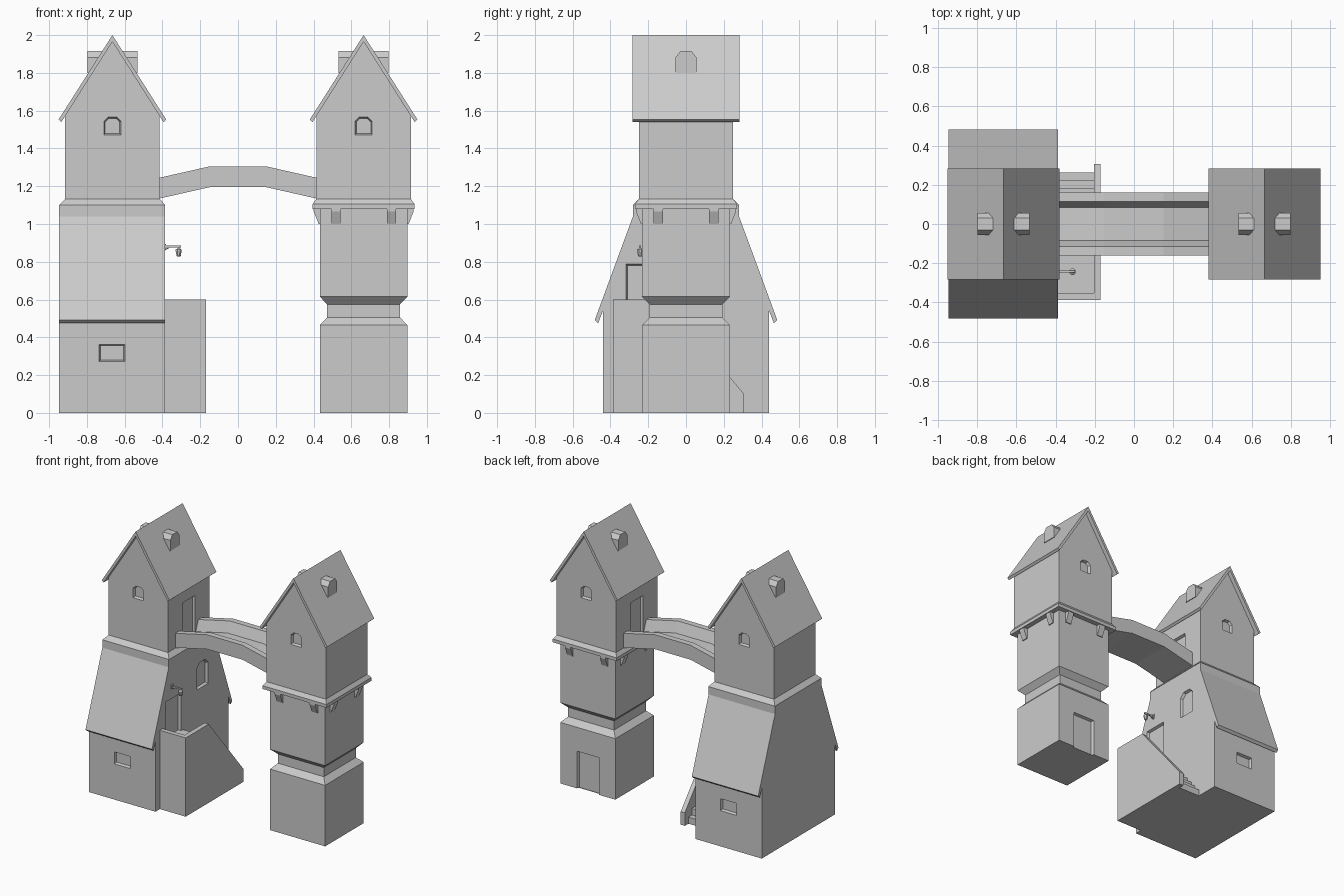
import bpy, bmesh, math
from mathutils import Matrix, Vector

if "Cube" in bpy.data.objects:
    bpy.data.objects.remove(bpy.data.objects["Cube"])

CX = 0.665  # tower centre distance from the middle


def finish(name, bm):
    bmesh.ops.recalc_face_normals(bm, faces=bm.faces)
    me = bpy.data.meshes.new(name)
    bm.to_mesh(me)
    bm.free()
    ob = bpy.data.objects.new(name, me)
    bpy.context.collection.objects.link(ob)
    return ob


def skin(bm, rings):
    """Join equal rings of points into a closed solid."""
    vs = [[bm.verts.new(p) for p in r] for r in rings]
    n = len(vs[0])
    for a, b in zip(vs, vs[1:]):
        for i in range(n):
            j = (i + 1) % n
            bm.faces.new((a[i], a[j], b[j], b[i]))
    bm.faces.new(vs[0][::-1])
    bm.faces.new(vs[-1])


def prism(bm, pts, axis, a, b, shrink=0.0):
    """Extrude a 2D profile along x or y from a to b, tapering by shrink at b."""
    us, ws = [p[0] for p in pts], [p[1] for p in pts]
    cu, cw = (min(us) + max(us)) / 2, (min(ws) + max(ws)) / 2
    su = 1 - 2 * shrink / (max(us) - min(us))
    sw = 1 - 2 * shrink / (max(ws) - min(ws))
    small = [(cu + (u - cu) * su, cw + (w - cw) * sw) for u, w in pts]

    def place(p, d):
        return (d, p[0], p[1]) if axis == 'x' else (p[0], d, p[1])
    skin(bm, [[place(p, a) for p in pts], [place(p, b) for p in small]])


def solid(name, pts, axis, a, b):
    bm = bmesh.new()
    prism(bm, pts, axis, a, b)
    return finish(name, bm)


def loft(name, cx, cy, levels, n=4):
    """Stack of n-sided rings; each level is (half width, z)."""
    bm = bmesh.new()
    k = 1 / math.cos(math.pi / n)
    skin(bm, [[(cx + h * k * math.cos((i + .5) * math.tau / n),
                cy + h * k * math.sin((i + .5) * math.tau / n), z)
               for i in range(n)] for h, z in levels])
    return finish(name, bm)


def rect(u0, u1, z0, z1):
    return [(u0, z0), (u1, z0), (u1, z1), (u0, z1)]


def arched(u, half, z0, z1):
    c = half * 0.5
    return [(u - half, z0), (u + half, z0), (u + half, z1 - c),
            (u + half - c, z1), (u - half + c, z1), (u - half, z1 - c)]


def cut_recesses(ob, recesses):
    """Carve shallow tapered pockets: (profile, axis, wall position, outward sign)."""
    bm = bmesh.new()
    for pts, axis, wall, s in recesses:
        prism(bm, pts, axis, wall + s * 0.02, wall - s * 0.02, 0.014)
    cutter = finish("recess_cutter", bm)
    cutter.hide_render = True
    mod = ob.modifiers.new("recesses", 'BOOLEAN')
    mod.operation, mod.solver, mod.object = 'DIFFERENCE', 'EXACT', cutter
    bpy.context.view_layer.objects.active = ob
    bpy.ops.object.modifier_apply(modifier=mod.name)
    bpy.data.objects.remove(cutter)


# Upper houses, steep roofs, dormers and collars on both towers
for side, s in (("left", -1), ("right", 1)):
    x = s * CX
    house = solid(side + "_upper_house",
                  [(x - .25, 1.12), (x + .25, 1.12), (x + .25, 1.572),
                   (x, 1.967), (x - .25, 1.572)], 'y', -.25, .25)
    win = arched(x, .052, 1.465, 1.573)
    cut_recesses(house, [(win, 'y', -.25, -1), (win, 'y', .25, 1),
                         (rect(-.085, .085, 1.155, 1.45), 'x', x - s * .25, -s)])
    solid(side + "_roof",
          [(x - .285, 1.553), (x, 2), (x + .285, 1.553),
           (x + .27, 1.54), (x, 1.965), (x - .27, 1.54)], 'y', -.283, .283)
    solid(side + "_dormers", [(-.055, 1.8), (.055, 1.8), (.055, 1.882), (.03, 1.915),
                              (-.03, 1.915), (-.055, 1.882)], 'x', x - .133, x + .133)

# Left tower: wide base with long sloping roofs
half = [(.44, 0), (.44, .54), (.465, .475), (.483, .492), (.281, 1.04), (.281, 1.1)]
base = solid("left_base", half + [(-y, z) for y, z in half[::-1]], 'x', -.947, -.387)
low_win = rect(-.742, -.592, .265, .37)
cut_recesses(base, [(low_win, 'y', -.44, -1), (low_win, 'y', .44, 1),
                    (rect(-.325, -.125, .49, .795), 'x', -.387, 1),
                    (arched(.125, .075, .73, .94), 'x', -.387, 1)])
loft("left_collar", -CX, 0, [(.281, 1.1), (.25, 1.133)])

# Right tower: square shaft with pinched waist
shaft = loft("right_shaft", CX, 0, [(.232, 0), (.232, .465), (.193, .505),
                                    (.193, .575), (.232, .615), (.232, 1.085)])
cut_recesses(shaft, [(rect(CX - .1, CX + .1, -.012, .29), 'y', .232, 1)])
loft("right_collar", CX, 0, [(.27, 1.08), (.27, 1.105), (.25, 1.133)])

# Brackets under the right collar, two per side
bm = bmesh.new()
for k in range(4):
    before = set(bm.verts)
    for y in (-.147, .147):
        prism(bm, [(.225, 1.082), (.264, 1.082), (.264, 1.065), (.238, 1.0), (.225, 1.0)],
              'x', 0, 1)
        new = [v for v in bm.verts if v not in before]
        for v in new[-10:]:
            # swap so the profile points outward along x and has width in y
            v.co = Vector((v.co.y, y + (v.co.x - .5) * .048, v.co.z))
    new = [v for v in bm.verts if v not in before]
    bmesh.ops.transform(bm, verts=new, matrix=Matrix.Translation((CX, 0, 0))
                        @ Matrix.Rotation(k * math.pi / 2, 4, 'Z'))
finish("right_brackets", bm)

# Arched footbridge with parapets
section = [(-.16, 1.135), (.16, 1.135), (.16, 1.245), (.115, 1.245),
           (.085, 1.165), (-.085, 1.165), (-.115, 1.245), (-.16, 1.245)]
bm = bmesh.new()
skin(bm, [[(x, y, z + dz) for y, z in section]
          for x, dz in ((-.415, 0), (-.15, .06), (.15, .06), (.415, 0))])
finish("bridge", bm)

# Outside stair: steps, landing and parapet walls
steps = [(-.37, 0), (-.37, .5)]
for i in range(10):
    y = -.11 + i * .0415
    steps += [(y, .5 - i * .05), (y, .45 - i * .05)]
solid("stair_steps", steps, 'x', -.39, -.19)
solid("stair_side_wall", [(-.387, 0), (-.387, .6), (-.11, .6), (.307, .1), (.307, 0)],
      'x', -.205, -.17)
solid("stair_front_wall", rect(-.39, -.17, 0, .6), 'y', -.387, -.352)

# Hanging lantern beside the upper door
LY = -.243
solid("lantern_plate", rect(LY - .012, LY + .012, .865, .895), 'x', -.39, -.38)
solid("lantern_arm", rect(LY - .005, LY + .005, .876, .886), 'x', -.385, -.302)
solid("lantern_brace", [(-.387, .868), (-.36, .878), (-.352, .878), (-.387, .86)],
      'y', LY - .004, LY + .004)
loft("lantern", -.314, LY, [(.004, .882), (.005, .872), (.016, .864), (.016, .858),
                            (.011, .832), (.008, .828)], 8)
